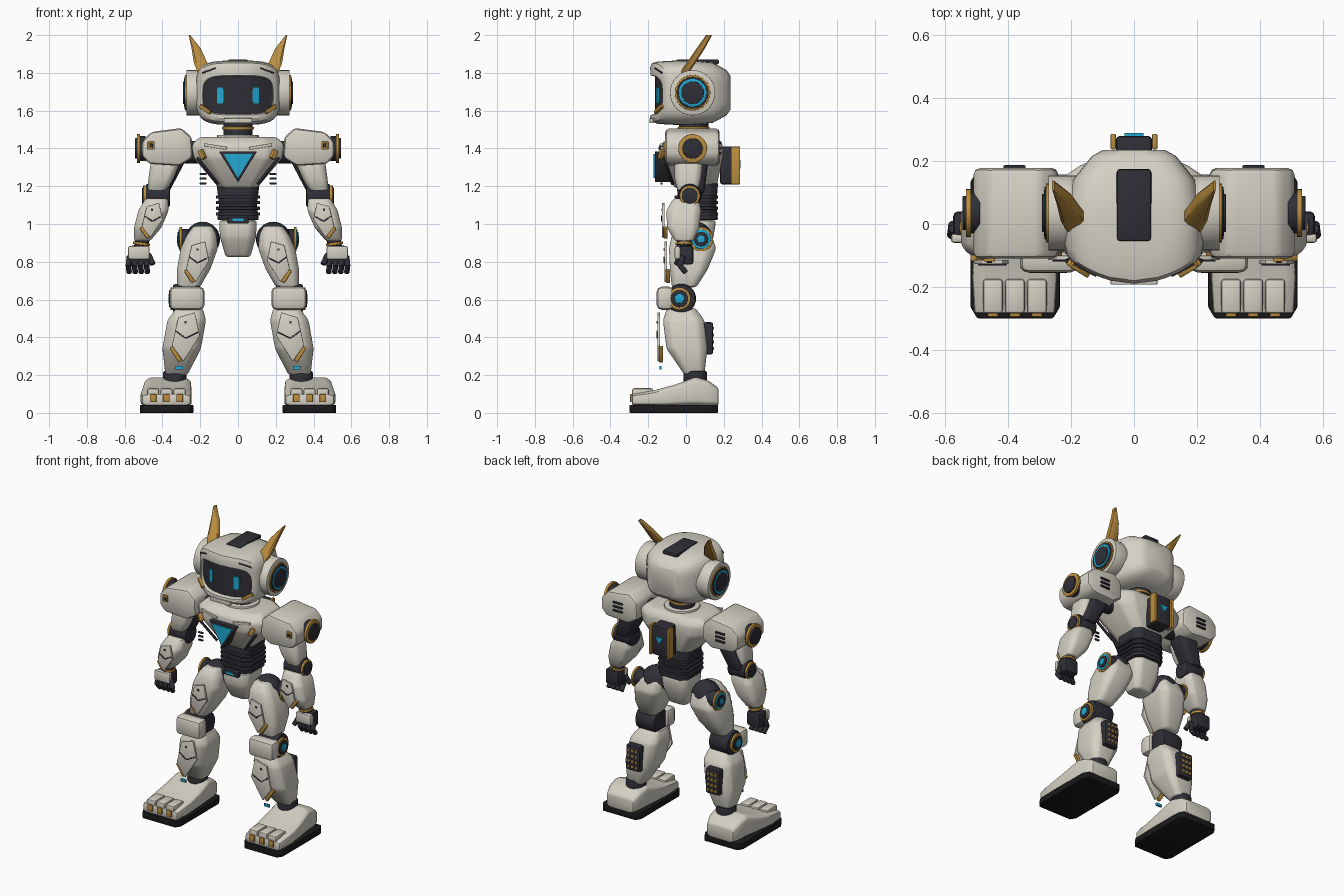
import bpy, bmesh, math
from mathutils import Vector, Matrix

old = bpy.data.objects.get("Cube")
if old:
    bpy.data.objects.remove(old, do_unlink=True)


def material(name, *rgb):
    m = bpy.data.materials.new(name)
    m.use_nodes = True
    m.diffuse_color = (*rgb, 1)
    m.node_tree.nodes["Principled BSDF"].inputs["Base Color"].default_value = (*rgb, 1)
    return m


WHITE = material("warm white shell", .66, .63, .55)
DARK = material("charcoal joint", .028, .028, .038)
GOLD = material("gold trim", .5, .27, .05)
BLUE = material("cyan light", .015, .4, .65)
BLACK = material("black rubber", .01, .01, .011)


def finish(name, bm, mat, bevel=0, mirror=False):
    """Bevel the hard edges, then make the object, mirrored across x if asked."""
    bmesh.ops.recalc_face_normals(bm, faces=bm.faces)
    if bevel:
        edges = [e for e in bm.edges if e.calc_face_angle(0) > .3]
        bmesh.ops.bevel(bm, geom=edges, offset=bevel, segments=2, profile=.5,
                        affect='EDGES', clamp_overlap=True)
    mesh = bpy.data.meshes.new(name)
    bm.to_mesh(mesh)
    bm.free()
    mesh.materials.append(mat)
    ob = bpy.data.objects.new(name, mesh)
    bpy.context.collection.objects.link(ob)
    if mirror:
        ob.modifiers.new("both sides", 'MIRROR').use_mirror_merge = False
    bpy.ops.object.select_all(action='DESELECT')
    ob.select_set(True)
    bpy.context.view_layer.objects.active = ob
    bpy.ops.object.shade_smooth_by_angle(angle=math.radians(32))
    return ob


def box(name, center, size, mat, bevel=.004, mirror=False):
    bm = bmesh.new()
    bmesh.ops.create_cube(bm, size=1, matrix=Matrix.LocRotScale(Vector(center), None, Vector(size)))
    return finish(name, bm, mat, bevel, mirror)


def bar(name, p, q, width, mat, mirror=True):
    """Square rod from p to q."""
    p, q = Vector(p), Vector(q)
    turn = (q - p).to_track_quat('Z', 'Y')
    bm = bmesh.new()
    bmesh.ops.create_cube(bm, size=1, matrix=Matrix.LocRotScale(
        (p + q) / 2, turn, Vector((width, width, (q - p).length))))
    return finish(name, bm, mat, width * .2, mirror)


def drum(name, p, q, r, mat, mirror=False, bevel=.004):
    """Cylinder from p to q."""
    p, q = Vector(p), Vector(q)
    turn = (q - p).to_track_quat('Z', 'Y').to_matrix().to_4x4()
    bm = bmesh.new()
    bmesh.ops.create_cone(bm, cap_ends=True, segments=32, radius1=r, radius2=r,
                          depth=(q - p).length, matrix=Matrix.Translation((p + q) / 2) @ turn)
    return finish(name, bm, mat, bevel, mirror)


def disc(name, y, z, layers):
    """Stacked side discs, each (radius, inner x, outer x, material)."""
    for i, (r, a, b, mat) in enumerate(layers):
        drum(f"{name}_{i + 1}", (a, y, z), (b, y, z), r, mat, True, .002)


def prism(name, points, y0, y1, mat, bevel=0, mirror=False):
    """Front outline pushed from y0 to y1."""
    bm = bmesh.new()
    face = bm.faces.new([bm.verts.new((x, y0, z)) for x, z in points])
    out = bmesh.ops.extrude_face_region(bm, geom=[face])["geom"]
    bmesh.ops.translate(bm, vec=(0, y1 - y0, 0), verts=[v for v in out if isinstance(v, bmesh.types.BMVert)])
    return finish(name, bm, mat, bevel, mirror)


def chamfered(c):
    k = 1 - c
    return [(1, -k), (1, k), (k, 1), (-k, 1), (-1, k), (-1, -k), (-k, -1), (k, -1)]


def rounded(n=48, power=.5):
    trig = [(math.cos(2 * math.pi * i / n), math.sin(2 * math.pi * i / n)) for i in range(n)]
    return [tuple(math.copysign(abs(v) ** power, v) for v in t) for t in trig]


def loft(name, sections, mat, bevel=.012, mirror=True, outline=chamfered(.35),
         axis='Z', bend=0, open_end=False):
    """Skin sections of (position, centre a, centre b, half a, half b)."""
    bm = bmesh.new()
    rings = []
    for t, ca, cb, ha, hb in sections:
        ring = []
        for u, v in outline:
            a, b = ca + u * ha, cb + v * hb
            co = (a, b, t) if axis == 'Z' else (a, t + (bend * a * a if t < -.05 else 0), b)
            ring.append(bm.verts.new(co))
        rings.append(ring)
    n = len(outline)
    for low, high in zip(rings, rings[1:]):
        for i in range(n):
            bm.faces.new((low[i], low[(i + 1) % n], high[(i + 1) % n], high[i]))
    bm.faces.new(rings[0])
    if not open_end:
        bm.faces.new(rings[-1])
    return finish(name, bm, mat, bevel, mirror)


def armour_plate(name, x, z, w, h, y):
    """Pointed front panel with a chevron, a dot and a gold edge."""
    def at(u, v, lift=0):
        return (x + u * w, y - lift, z + v * h)
    shape = [(.5, .8), (-.65, 1), (-1, .05), (.15, -1), (.95, -.35)]
    prism(name, [(x + u * w, z + v * h) for u, v in shape], y, y + .014, WHITE, .003, True)
    bar(name + "_chevron_inner", at(-.85, .2), at(0, -.05), .007, DARK)
    bar(name + "_chevron_outer", at(0, -.05), at(.7, .25), .007, DARK)
    box(name + "_dot", at(0, .6), (.012, .006, .012), DARK, 0, True)
    bar(name + "_gold_edge", at(1, -.4, -.02), at(.35, -1, -.02), .022, GOLD)


# Head shell with a recessed, curved face
loft("head_shell", [(.235, 0, 1.695, .1, .09), (.215, 0, 1.695, .135, .12), (.14, 0, 1.695, .195, .16),
                    (.03, 0, 1.695, .217, .17), (-.06, 0, 1.695, .22, .17), (-.15, 0, 1.695, .222, .165),
                    (-.18, 0, 1.697, .215, .155), (-.19, 0, 1.695, .2, .135), (-.188, 0, 1.682, .187, .105),
                    (-.16, 0, 1.682, .182, .098)],
     WHITE, 0, False, rounded(), 'Y', 1.8, True)
loft("visor", [(-.164, 0, 1.682, .184 * s, .1 * s) for s in (1, .8, .6, .4, .2, .02)],
     DARK, 0, False, rounded(), 'Y', 1.8)
loft("eyes", [(-.156, .095, 1.68, .017, .043), (-.17, .095, 1.68, .017, .043)],
     BLUE, 0, True, chamfered(.3), 'Y', 1.8)
bar("cheek_trims", (.2, -.128, 1.625), (.145, -.162, 1.59), .02, GOLD)
bar("brow_lines", (.12, -.165, 1.825), (.19, -.128, 1.8), .008, DARK)
box("chin_bar", (0, -.183, 1.547), (.15, .02, .025), WHITE)
box("crown_plate", (0, .06, 1.858), (.11, .23, .026), DARK, .01)
loft("horns", [(1.8, .178, -.01, .034, .022), (1.85, .197, .025, .036, .024),
               (1.93, .222, .078, .024, .022), (2, .257, .122, .004, .016)], GOLD, 0)
disc("ear", .035, 1.695, [(.12, .18, .272, WHITE), (.094, .27, .28, GOLD), (.085, .27, .284, DARK),
                          (.074, .27, .287, BLUE), (.06, .27, .292, DARK)])

# Neck and chest
drum("neck", (0, .04, 1.42), (0, .04, 1.55), .078, DARK)
drum("neck_ring", (0, .04, 1.5), (0, .04, 1.515), .084, GOLD)
drum("collar", (0, .04, 1.44), (0, .04, 1.472), .11, WHITE)
loft("chest", [(1.19, 0, .05, .1, .11), (1.35, 0, .03, .235, .165), (1.42, 0, .03, .245, .165),
               (1.46, 0, .04, .205, .125)], WHITE, .015, False)
prism("badge_frame", [(-.1, 1.385), (.1, 1.385), (0, 1.22)], -.165, -.08, DARK, .004)
prism("badge_light", [(-.076, 1.37), (.076, 1.37), (0, 1.243)], -.171, -.16, BLUE)
bar("chest_seams", (.215, -.118, 1.35), (.105, -.07, 1.21), .014, DARK)
bar("collar_bars", (.06, -.137, 1.4), (.18, -.13, 1.42), .016, WHITE)
bar("chest_clips", (.18, -.135, 1.345), (.2, -.122, 1.39), .028, GOLD)
for i in range(3):
    box(f"side_vent_{i + 1}", (.185, -.13, 1.215 + .025 * i), (.035, .012, .01), DARK, .002, True)

# Back pack
box("back_pack", (0, .23, 1.31), (.115, .1, .2), DARK, .012)
box("back_pack_rails", (.066, .262, 1.31), (.016, .05, .2), GOLD, .004, True)
prism("back_pack_light", [(-.03, 1.34), (.03, 1.34), (0, 1.295)], .275, .289, BLUE)

# Waist and pelvis
loft("waist", [(1.02, 0, .06, .11, .11), (1.1, 0, .06, .1, .1), (1.22, 0, .06, .115, .11)],
     DARK, .01, False)
for i in range(4):
    loft(f"waist_rib_{i + 1}", [(z + .03 * i, 0, .055, .117, .115) for z in (1.045, 1.062)],
         DARK, .004, False)
loft("pelvis", [(.825, 0, .05, .065, .055), (.93, 0, .045, .095, .1), (1.02, 0, .05, .1, .11)],
     WHITE, .015, False)
box("buckle", (0, -.06, 1.02), (.11, .04, .035), DARK)
box("buckle_light", (0, -.082, 1.022), (.06, .008, .014), BLUE, 0)

# Shoulders and arms
prism("shoulder_pads", [(.46, 1.487), (.3, 1.508), (.245, 1.46), (.24, 1.35), (.31, 1.308),
                        (.47, 1.318), (.51, 1.36), (.51, 1.435)], -.11, .178, WHITE, .02, True)
drum("shoulder_axles", (.18, .03, 1.38), (.3, .03, 1.38), .06, DARK, True)
disc("shoulder_disc", .035, 1.4, [(.066, .49, .52, DARK), (.076, .518, .535, GOLD), (.054, .518, .545, DARK)])
box("shoulder_clips", (.46, -.113, 1.415), (.036, .014, .042), GOLD, .003, True)
box("shoulder_clip_centres", (.46, -.119, 1.415), (.018, .01, .02), DARK, .002, True)
for i in range(3):
    box(f"shoulder_vent_{i + 1}", (.38, .18, 1.375 + .027 * i), (.07, .014, .013), DARK, .003, True)
loft("inner_arms", [(1.16, .42, .04, .05, .055), (1.34, .345, .05, .07, .07)], DARK)
loft("upper_arms", [(1.175, .43, .01, .05, .055), (1.24, .408, .01, .066, .07),
                    (1.34, .38, .015, .08, .075)], WHITE)
drum("elbows", (.36, .02, 1.15), (.49, .02, 1.15), .062, DARK, True, .012)
disc("elbow_disc", .02, 1.15, [(.054, .48, .502, GOLD), (.042, .48, .508, DARK)])
loft("forearms", [(.91, .508, -.01, .042, .05), (.98, .478, -.015, .072, .085),
                  (1.07, .448, -.012, .08, .092), (1.135, .43, 0, .06, .068)], WHITE)
armour_plate("forearm_plate", .455, 1.02, .057, .092, -.128)
drum("wrists", (.515, -.01, .86), (.505, -.01, .93), .038, DARK, True)
drum("wrist_rings", (.512, -.01, .888), (.51, -.01, .902), .046, GOLD, True)
box("palms", (.525, 0, .835), (.1, .08, .1), DARK, .015, True)
box("hand_backs", (.525, -.045, .848), (.115, .03, .07), WHITE, .01, True)
for i in range(4):
    x = .478 + .032 * i
    drum(f"finger_{i + 1}", (x, -.015, .83), (x + .006, -.035, .775), .0155, DARK, True)
    drum(f"fingertip_{i + 1}", (x + .006, -.036, .785), (x + .002, 0, .742), .0145, DARK, True)
drum("thumbs", (.475, -.03, .84), (.45, -.05, .785), .015, DARK, True)

# Hips and thighs
bm = bmesh.new()
bmesh.ops.create_uvsphere(bm, u_segments=24, v_segments=14, radius=.092,
                          matrix=Matrix.Translation((.187, .05, .92)))
finish("hip_balls", bm, DARK, 0, True)
disc("hip_disc", .08, .92, [(.054, .2, .3, DARK), (.064, .296, .31, GOLD),
                            (.052, .296, .314, BLUE), (.038, .296, .32, DARK), (.02, .3, .323, BLUE)])
loft("thighs", [(.665, .262, -.01, .06, .065), (.76, .235, .015, .088, .1), (.87, .205, .035, .098, .125),
                (.94, .192, .03, .08, .105), (.99, .185, .025, .05, .07)], WHITE, .015)
armour_plate("thigh_plate", .215, .8, .062, .108, -.115)

# Knees and shins
drum("knees", (.2, -.025, .605), (.345, -.025, .605), .078, DARK, True, .015)
box("knee_pads", (.27, -.11, .607), (.185, .09, .122), WHITE, .026, True)
disc("knee_disc", -.035, .605, [(.06, .33, .358, GOLD), (.046, .33, .364, DARK), (.025, .33, .368, BLUE)])
loft("shins", [(.2, .326, .045, .058, .052), (.34, .298, .005, .102, .108), (.49, .272, -.012, .102, .11),
               (.555, .257, -.025, .07, .075)], WHITE, .015)
armour_plate("shin_plate", .278, .402, .076, .13, -.152)
box("shin_lights", (.31, -.135, .24), (.04, .01, .018), BLUE, 0, True)
box("calf_packs", (.295, .118, .395), (.1, .05, .17), DARK, .01, True)
for row in range(4):
    for col in range(3):
        box(f"calf_stud_{row + 1}_{col + 1}", (.267 + .028 * col, .144, .34 + .036 * row),
            (.017, .008, .015), GOLD, 0, True)

# Feet
drum("ankles", (.335, .05, .13), (.335, .05, .222), .062, DARK, True, .01)
loft("soles", [(z, .378, -.065, .142, .235) for z in (0, .042)], BLACK, .004, True, chamfered(.15))
loft("feet", [(.172, .372, .085, .098, .047), (.12, .372, .103, .115, .067), (.05, .372, .113, .122, .077),
              (-.05, .376, .094, .13, .058), (-.17, .38, .077, .135, .042), (-.285, .38, .068, .128, .031)],
     WHITE, .01, True, chamfered(.25), 'Y')
for i in range(3):
    x = .309 + .07 * i
    box(f"toe_plate_{i + 1}", (x, -.23, .108), (.063, .11, .045), WHITE, .01, True)
    box(f"toe_trim_{i + 1}", (x, -.283, .078), (.034, .025, .042), GOLD, .003, True)
